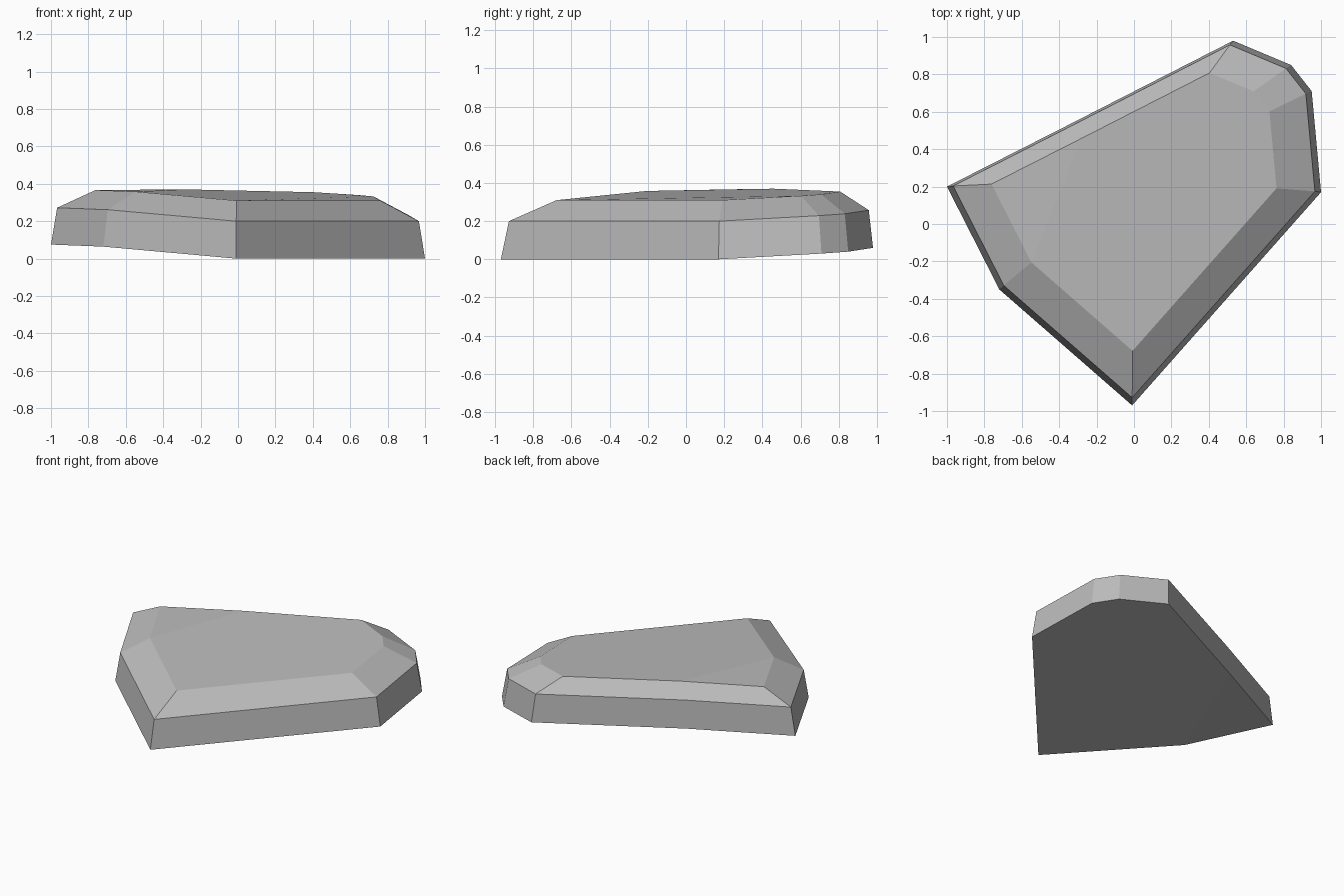
import bpy
import bmesh
from mathutils import Vector

default = bpy.data.objects.get("Cube")
if default:
    bpy.data.objects.remove(default, do_unlink=True)

# Stone material
stone = bpy.data.materials.new("stone grey")
stone.use_nodes = True
grey = (0.5, 0.5, 0.5, 1.0)
stone.diffuse_color = grey
shader = next(n for n in stone.node_tree.nodes if n.type == "BSDF_PRINCIPLED")
shader.inputs["Base Color"].default_value = grey

# Underside outline, counter-clockwise from the left-hand tip
outline = [Vector(p) for p in (
    (-1.0, 0.2, 0.075), (-0.72, -0.35, 0.064), (-0.01, -0.97, 0.0),
    (1.0, 0.17, 0.0), (0.95, 0.71, 0.03), (0.84, 0.85, 0.04),
    (0.53, 0.98, 0.06), (-0.37, 0.52, 0.08))]


def add_ring(bm, width, shift, tilt, height):
    """Shrunken copy of the outline, raised to a new level."""
    return [bm.verts.new((p.x * width, p.y * width + shift, p.z * tilt + height))
            for p in outline]


def cap(bm, ring):
    """Close a ring with two flat facets meeting at a crease."""
    bm.faces.new((ring[0], ring[1], ring[-1]))
    bm.faces.new(ring[1:])


# Slab body: underside, steep wall, wide bevel and top
bm = bmesh.new()
rings = [add_ring(bm, 1.0, 0.0, 1.0, 0.0),
         add_ring(bm, 0.967, 0.01, 0.96, 0.2),
         add_ring(bm, 0.762, 0.061, 0.75, 0.31)]
for low, high in zip(rings, rings[1:]):
    for i in range(len(outline)):
        j = (i + 1) % len(outline)
        bm.faces.new((low[i], low[j], high[j], high[i]))
cap(bm, rings[0])
cap(bm, rings[-1])
bmesh.ops.recalc_face_normals(bm, faces=bm.faces[:])

mesh = bpy.data.meshes.new("rock_slab")
bm.to_mesh(mesh)
bm.free()
mesh.materials.append(stone)
slab = bpy.data.objects.new("rock_slab", mesh)
bpy.context.collection.objects.link(slab)
